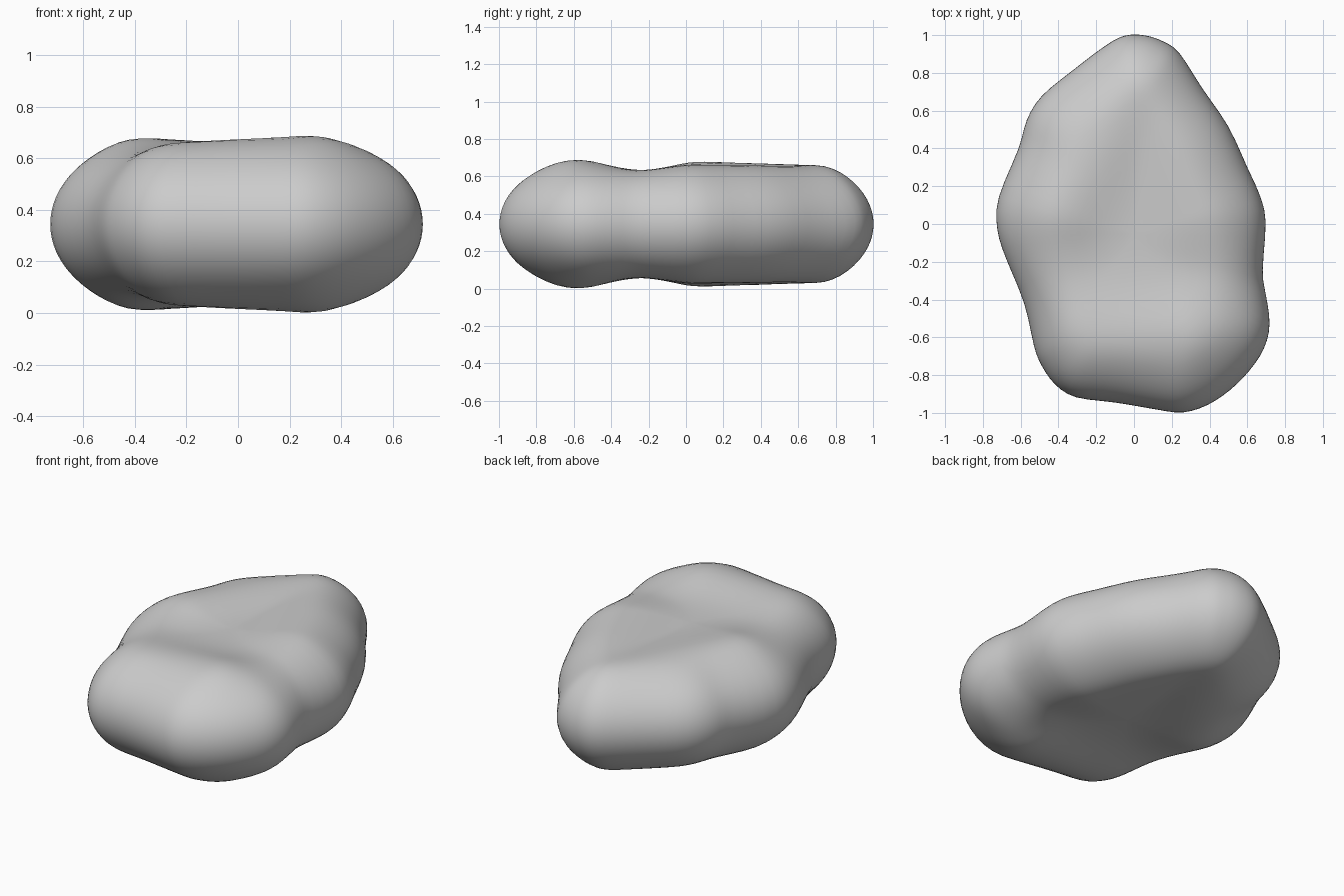
import bpy, math
from mathutils import Vector

if "Cube" in bpy.data.objects:
    bpy.data.objects.remove(bpy.data.objects["Cube"])

# Plan outline of the pebble, counter-clockwise
OUTLINE = [(0.70, 0.02), (0.66, 0.17), (0.60, 0.30), (0.50, 0.52), (0.36, 0.72),
           (0.24, 0.91), (0.15, 0.97), (0.06, 1.0), (-0.05, 1.0), (-0.16, 0.94),
           (-0.33, 0.81), (-0.49, 0.68), (-0.57, 0.55), (-0.61, 0.40), (-0.72, 0.14),
           (-0.725, -0.03), (-0.68, -0.18), (-0.58, -0.42), (-0.53, -0.65), (-0.49, -0.75),
           (-0.42, -0.85), (-0.31, -0.92), (-0.10, -0.945), (0.13, -0.985), (0.26, -1.0),
           (0.39, -0.96), (0.51, -0.88), (0.61, -0.78), (0.69, -0.66), (0.72, -0.53),
           (0.70, -0.38), (0.68, -0.25)]
# Swollen ridges: start, end, extra height at start and end
RIDGES = [((0.27, -0.58), (-0.30, -0.58), 0.062, 0.03),
          ((-0.36, 0.08), (-0.02, 0.72), 0.052, 0.03),
          ((0.33, 0.05), (0.08, 0.70), 0.035, 0.025)]
MID, BASE, ROUND, RINGS = 0.345, 0.284, 0.31, 22


def seg_dist(p, a, b):
    ab = b - a
    t = max(0.0, min(1.0, (p - a).dot(ab) / ab.length_squared))
    return (p - a - ab * t).length, t


def smooth_loop(pts, n):
    out = []
    for i in range(len(pts)):
        p0, p1, p2, p3 = (Vector(pts[(i + k) % len(pts)]) for k in (-1, 0, 1, 2))
        for j in range(n):
            t = j / n
            out.append(0.5 * (2 * p1 + (p2 - p0) * t + (2 * p0 - 5 * p1 + 4 * p2 - p3) * t * t
                              + (3 * p1 - p0 - 3 * p2 + p3) * t ** 3))
    return out


loop = smooth_loop(OUTLINE, 3)
N = len(loop)


def half_height(p):
    d = min(seg_dist(p, loop[i], loop[(i + 1) % N])[0] for i in range(N))
    t = min(1.0, d / ROUND)
    bump = 0.0
    for a, b, h0, h1 in RIDGES:
        r, s = seg_dist(p, Vector(a), Vector(b))
        bump += ((h0 + (h1 - h0) * s) * math.exp(-(r / 0.2) ** 2)) ** 3
    return (BASE + bump ** (1 / 3)) * math.sqrt(1 - (1 - t) ** 2)


# Concentric rings from the rim to the centre, mirrored above and below
centre = Vector((0.0, -0.05))
verts = [(p.x, p.y, MID) for p in loop]
faces = []
for side in (1, -1):
    prev = list(range(N))
    for k in range(1, RINGS):
        f = (1 - k / RINGS) * (1 + k / RINGS) if k < RINGS else 0
        start = len(verts)
        for p in loop:
            q = centre + (p - centre) * f
            verts.append((q.x, q.y, MID + side * half_height(q)))
        cur = list(range(start, start + N))
        for i in range(N):
            j = (i + 1) % N
            quad = (prev[i], prev[j], cur[j], cur[i])
            faces.append(quad if side > 0 else quad[::-1])
        prev = cur
    verts.append((centre.x, centre.y, MID + side * half_height(centre)))
    c = len(verts) - 1
    for i in range(N):
        tri = (prev[i], prev[(i + 1) % N], c)
        faces.append(tri if side > 0 else tri[::-1])

mesh = bpy.data.meshes.new("pebble")
mesh.from_pydata(verts, [], faces)
mesh.update()
for poly in mesh.polygons:
    poly.use_smooth = True
pebble = bpy.data.objects.new("pebble", mesh)
bpy.context.collection.objects.link(pebble)

# Soften the creases where ridges meet
soft = pebble.modifiers.new("soften", 'SMOOTH')
soft.factor = 0.5
soft.iterations = 4
